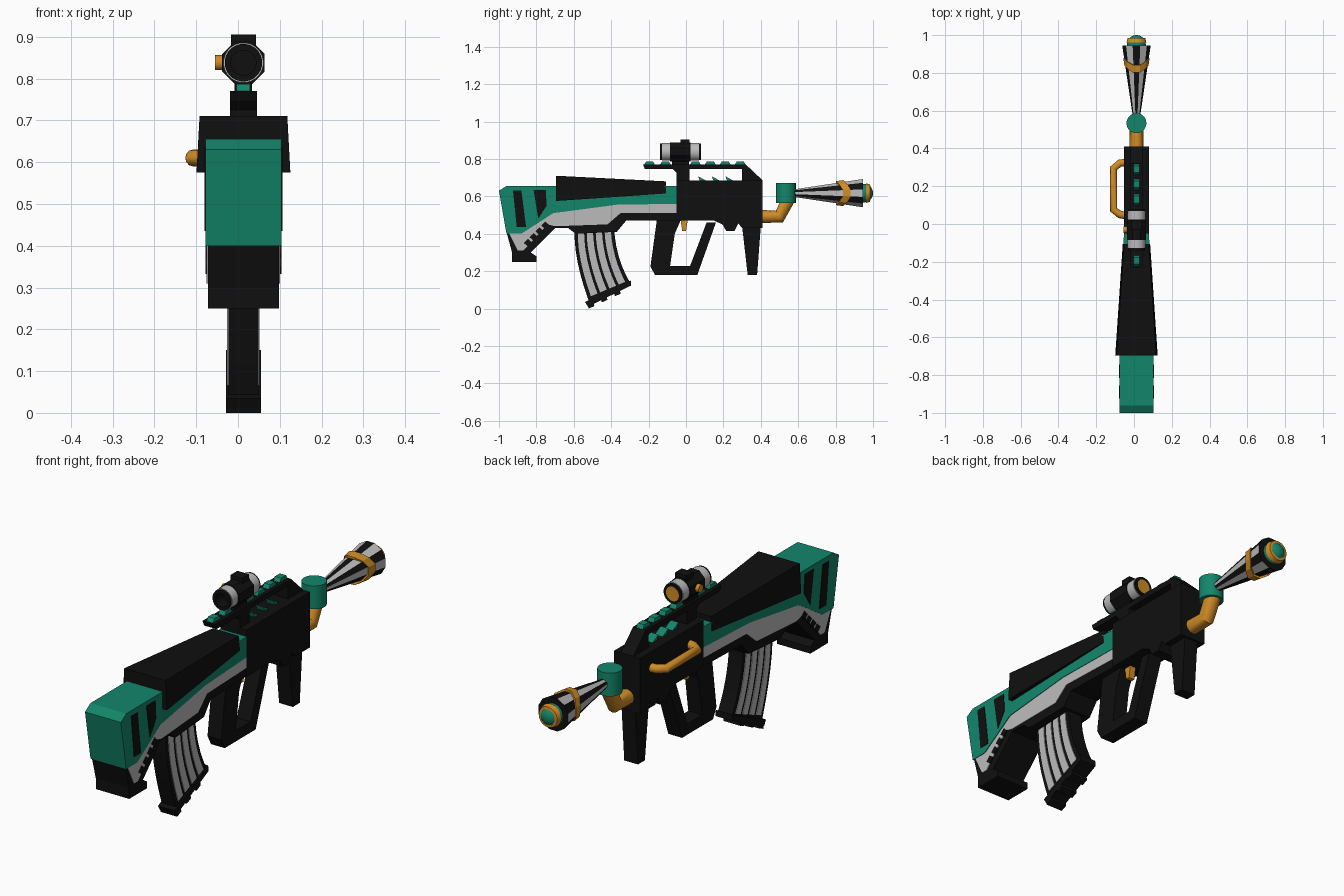
import bpy, bmesh, math
from mathutils import Vector

if "Cube" in bpy.data.objects:
    bpy.data.objects.remove(bpy.data.objects["Cube"], do_unlink=True)

CX = 0.013  # middle plane of the toy


def material(name, rgb):
    mat = bpy.data.materials.new(name)
    mat.use_nodes = True
    colour = (*rgb, 1)
    mat.diffuse_color = colour
    mat.node_tree.nodes["Principled BSDF"].inputs["Base Color"].default_value = colour
    return mat


black = material("black", (.005, .005, .005))
green = material("green", (.006, .24, .145))
orange = material("orange", (.63, .26, .02))
grey = material("light grey", (.5, .5, .5))


def finish(name, bm, mats, smooth=False):
    bmesh.ops.recalc_face_normals(bm, faces=bm.faces)
    mesh = bpy.data.meshes.new(name)
    bm.to_mesh(mesh)
    bm.free()
    for mat in mats:
        mesh.materials.append(mat)
    obj = bpy.data.objects.new(name, mesh)
    bpy.context.collection.objects.link(obj)
    if smooth:
        round_off(obj)
    return obj


def round_off(obj):
    bpy.ops.object.select_all(action='DESELECT')
    obj.select_set(True)
    bpy.context.view_layer.objects.active = obj
    bpy.ops.object.shade_smooth_by_angle(angle=math.radians(40))


def prism(name, outline, half, mat, centre=CX, taper=None, kink=None):
    """Extrude a side outline (y, z) across x; taper scales the width."""
    bm = bmesh.new()
    face = bm.faces.new([bm.verts.new((-half, y, z)) for y, z in outline])
    moved = bmesh.ops.extrude_face_region(bm, geom=[face])["geom"]
    for v in moved:
        if isinstance(v, bmesh.types.BMVert):
            v.co.x = half
    if kink is not None:
        bmesh.ops.bisect_plane(bm, geom=bm.verts[:] + bm.edges[:] + bm.faces[:],
                               plane_co=(0, kink, 0), plane_no=(0, 1, 0))
    for v in bm.verts:
        if taper:
            v.co.x *= taper(v.co.y, v.co.z)
        v.co.x += centre
    return finish(name, bm, [mat])


def box(name, y0, y1, z0, z1, half, mat):
    return prism(name, [(y0, z0), (y1, z0), (y1, z1), (y0, z1)], half, mat)


def plates(name, outline, half, mat):
    """Thin matching plates on both sides."""
    for side, sign in (("left", 1), ("right", -1)):
        prism(f"{name}_{side}", outline, .003, mat, CX + sign * half)


def lathe(name, profile, z, sides, mats, rule, smooth=True, shift=None):
    """Spin (y, radius) points around a lengthwise axis."""
    bm = bmesh.new()
    rings = []
    for y, r in profile:
        ring = []
        for i in range(sides):
            a = math.tau * (i + .5) / sides
            dy = shift(a) if shift else 0
            ring.append(bm.verts.new((CX + r * math.cos(a), y + dy, z + r * math.sin(a))))
        rings.append(ring)
    for j, (a, b) in enumerate(zip(rings, rings[1:])):
        for i in range(sides):
            k = (i + 1) % sides
            bm.faces.new((a[i], a[k], b[k], b[i])).material_index = rule(i, j)
    bmesh.ops.remove_doubles(bm, verts=bm.verts, dist=.0001)
    return finish(name, bm, mats, smooth)


def tube(name, points, radius, mat):
    curve = bpy.data.curves.new(name, 'CURVE')
    curve.dimensions = '3D'
    curve.bevel_depth = radius
    curve.bevel_resolution = 4
    curve.use_fill_caps = True
    spline = curve.splines.new('POLY')
    spline.points.add(len(points) - 1)
    for p, co in zip(spline.points, points):
        p.co = (*co, 1)
    curve.materials.append(mat)
    obj = bpy.data.objects.new(name, curve)
    bpy.context.collection.objects.link(obj)
    bpy.ops.object.select_all(action='DESELECT')
    obj.select_set(True)
    bpy.context.view_layer.objects.active = obj
    bpy.ops.object.convert(target='MESH')
    round_off(bpy.context.view_layer.objects.active)


# Stock: green shell, grey band and black core, all narrowing to the front
def stock_taper(y, z):
    return 1 - .27 * max(0, (y + .7) / .65)


prism("stock_shell", [(-1, .63), (-.96, .655), (-.05, .655), (-.05, .56), (-.37, .555),
                      (-.71, .51), (-.88, .4), (-.96, .4)],
      .091, green, taper=stock_taper, kink=-.7)
prism("stock_band", [(-.05, .57), (-.05, .51), (-.35, .51), (-.42, .45), (-.7, .44),
                     (-.74, .45), (-.87, .31), (-.9, .31), (-.95, .41), (-.7, .53), (-.37, .57)],
      .088, grey, taper=stock_taper, kink=-.7)
prism("stock_core", [(-.05, .54), (-.05, .47), (-.32, .47), (-.37, .41), (-.59, .4),
                     (-.63, .43), (-.7, .43), (-.83, .3), (-.8, .28), (-.8, .25),
                     (-.93, .25), (-.93, .3), (-.96, .41), (-.7, .53)],
      .085, black, taper=stock_taper, kink=-.7)
prism("cheek_cover", [(-.695, .71), (-.107, .68), (-.107, .615), (-.695, .575)], .105, black,
      taper=lambda y, z: 1 - .38 * (y + .695) / .59 + (.07 if z < .65 else 0))

# Slots in the stock and the row of small notches on the band
plates("rear_slot", [(-.925, .63), (-.88, .63), (-.855, .435), (-.905, .435)], .0905, black)
plates("front_slot", [(-.815, .635), (-.75, .635), (-.745, .55), (-.79, .48)], .0905, black)
for n in range(4):
    y, z = -.845 + .031 * n, .35 + .031 * n
    plates(f"notch_{n}", [(y - .022, z), (y, z - .018), (y + .02, z + .004), (y, z + .022)],
           .088, black)

# Receiver and carry handle
prism("receiver", [(-.05, .685), (.41, .685), (.41, .43), (.3, .43), (.28, .455), (.26, .415),
                   (.215, .415), (.195, .45), (.15, .47), (-.05, .47)], .066, black)
prism("carry_handle", [(-.23, .77), (.32, .77), (.41, .685), (.3, .68), (.3, .745), (.02, .745),
                       (.02, .68), (-.05, .68), (-.05, .725), (-.07, .745), (-.22, .745)],
      .032, black)
for n, y in enumerate((-.225, -.14, .02, .1, .18, .26)):
    prism(f"rail_tooth_{n}", [(y, .768), (y + .06, .768), (y + .048, .787), (y + .012, .787)],
          .016, green)
for n in range(3):
    y = .075 + .073 * n
    prism(f"receiver_tooth_{n}", [(y, .68), (y + .045, .68), (y + .03, .685), (y - .01, .707)],
          .02, green)

# Grip with guard loop, trigger and foregrip
prism("grip_loop", [(-.155, .48), (-.19, .225), (-.165, .178), (.06, .178), (.16, .46), (.11, .46),
                    (.022, .228), (-.085, .228), (-.06, .4), (-.025, .48)], .035, black)
prism("trigger", [(-.03, .48), (.01, .48), (0, .415), (-.02, .415)], .015, orange)
prism("foregrip", [(.3, .44), (.33, .178), (.38, .178), (.4, .44)], .035, black)


# Curved magazine with grey ribs
def bend(p, t):
    a, b, c = (Vector(q) for q in p)
    return a * (1 - t) * (1 - 2 * t) + b * 4 * t * (1 - t) + c * t * (2 * t - 1)


def magazine_strip(u0, u1, t0, t1):
    def at(u, t):
        rear = bend([(-.595, .42), (-.58, .25), (-.52, .04)], t)
        front = bend([(-.385, .44), (-.36, .28), (-.3, .14)], t)
        return tuple(rear.lerp(front, u))
    ts = [t0 + (t1 - t0) * i / 6 for i in range(7)]
    return [at(u0, t) for t in ts] + [at(u1, t) for t in reversed(ts)]


prism("magazine", magazine_strip(0, 1, 0, 1), .036, black)
for n in range(4):
    u = .08 + .225 * n
    plates(f"magazine_rib_{n}", magazine_strip(u, u + .16, .02, .96), .036, grey)
prism("magazine_base", [(-.54, .035), (-.295, .15), (-.293, .123), (-.525, .01)], .042, black)
for n in range(3):
    y = -.52 + .07 * n
    z = .013 + .033 * n
    prism(f"base_bump_{n}", [(y - .01, z + .02), (y + .025, z + .03), (y + .03, z), (y, z - .013)],
          .042, black)

# Scope
lathe("scope_tube", [(-.05, 0), (-.05, .03), (-.14, .03), (-.14, .045), (-.128, .045),
                     (-.128, .048), (-.085, .048), (-.085, .04), (.025, .04), (.025, .048),
                     (.07, .048), (.07, .045), (.08, .045), (.08, .033), (.078, 0)],
      .838, 24, [black, grey, orange],
      lambda i, j: 2 if j in (0, 13) else 1 if j in (4, 5, 6, 8, 9, 10) else 0)
lathe("scope_body", [(-.085, 0), (-.085, .055), (.025, .055), (.025, 0)], .838, 8, [black],
      lambda i, j: 0, smooth=False)
box("scope_turret", -.03, .02, .86, .905, .03, black)
box("scope_mount", -.075, .015, .765, .81, .021, black)
tube("scope_knob", [(-.02, -.03, .838), (-.055, -.03, .838)], .018, orange)

# Side handle on the right
tube("side_handle", [(-.045, .325, .61), (-.075, .322, .61), (-.108, .295, .61),
                     (-.108, .075, .61), (-.075, .05, .61), (-.045, .045, .61)], .02, orange)

# Front pipe and collar
tube("front_pipe", [(CX, .39, .492), (CX, .5, .492), (CX, .55, .59)], .036, orange)
bpy.ops.mesh.primitive_cylinder_add(vertices=20, radius=.053, depth=.107,
                                    location=(CX, .534, .618))
collar = bpy.context.object
collar.name = "collar"
collar.data.materials.append(green)
round_off(collar)

# Striped horn with zigzag ring and round tip
AXIS = .617
lathe("horn", [(.57, 0), (.57, .02), (.945, .078), (.945, 0)], AXIS, 12, [black, grey],
      lambda i, j: i % 2 if j == 1 else 0, smooth=False)
lathe("horn_ring", [(.82, .05), (.82, .066), (.86, .072), (.86, .05), (.82, .05)], AXIS, 12,
      [orange], lambda i, j: 0, smooth=False, shift=lambda a: .022 * math.cos(2 * a))
lathe("tip", [(.95 + .05 * math.sin(a), .05 * math.cos(a))
              for a in (math.pi * k / 16 for k in range(-2, 9))],
      AXIS, 24, [green], lambda i, j: 0)
lathe("tip_ring", [(.962, .04), (.962, .053), (.984, .047), (.986, .035)], AXIS, 24,
      [orange], lambda i, j: 0)
